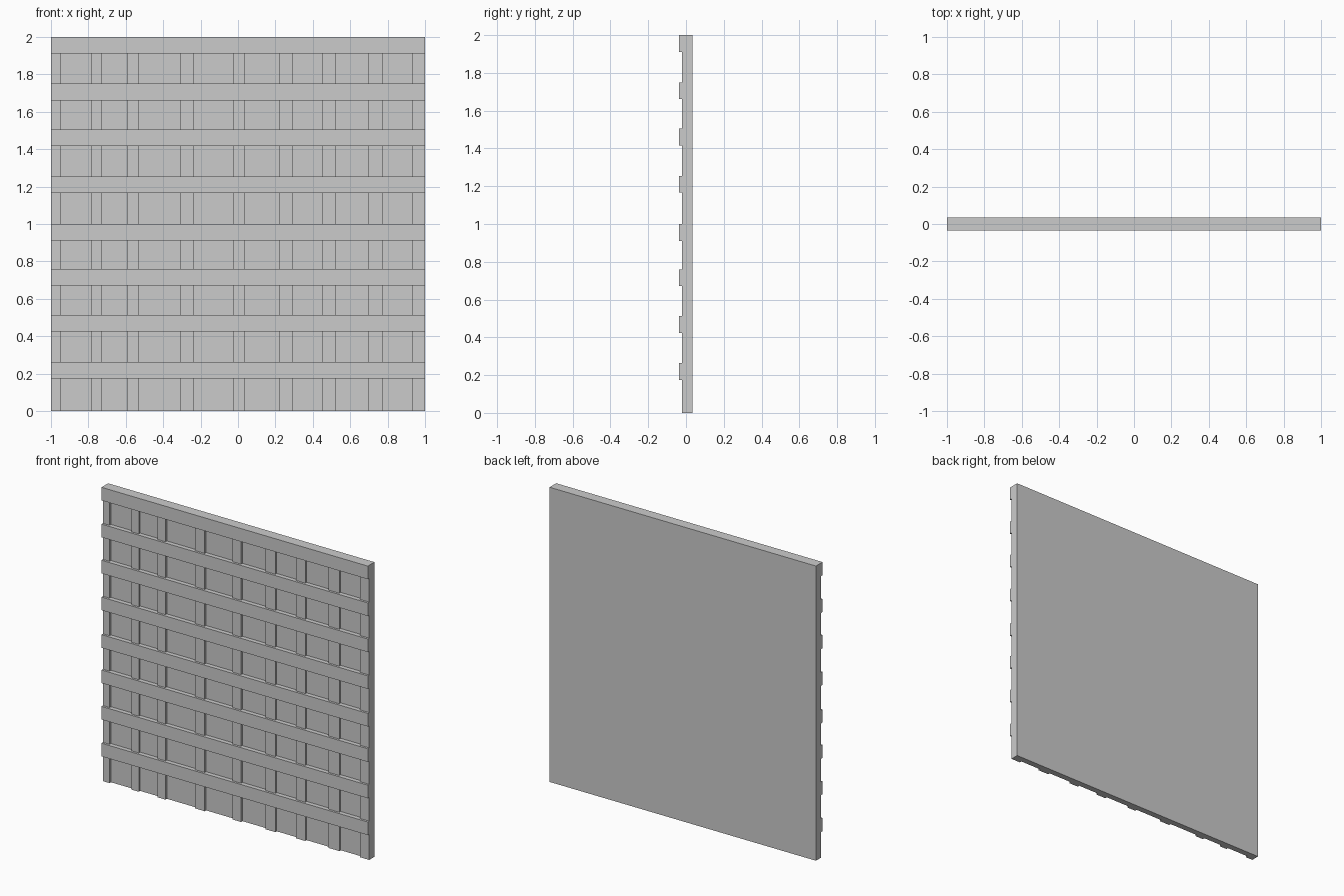
import bpy

cube = bpy.data.objects.get("Cube")
if cube:
    bpy.data.objects.remove(cube, do_unlink=True)

# Single plain grey
grey = bpy.data.materials.new("plain_grey")
grey.use_nodes = True
colour = (0.6, 0.6, 0.6, 1)
grey.diffuse_color = colour
grey.node_tree.nodes["Principled BSDF"].inputs["Base Color"].default_value = colour


def box(name, x, y, z):
    """Box from (min, max) ranges on each axis."""
    bpy.ops.mesh.primitive_cube_add(size=1, location=[sum(r) / 2 for r in (x, y, z)])
    ob = bpy.context.object
    ob.name = name
    ob.scale = [r[1] - r[0] for r in (x, y, z)]
    bpy.ops.object.transform_apply(location=False, rotation=False, scale=True)
    ob.data.materials.append(grey)
    return ob


BACK, PANEL, BATTEN, SLAT = 0.035, -0.006, -0.021, -0.036

# Solid back panel
box("back_panel", (-1, 1), (PANEL, BACK), (0, 2))

# Upright battens, unevenly spaced
battens = [(-1, -0.95), (-0.785, -0.73), (-0.59, -0.53), (-0.31, -0.235),
           (-0.027, 0.037), (0.22, 0.295), (0.45, 0.52), (0.695, 0.775), (0.93, 1)]
for i, span in enumerate(battens):
    box(f"upright_batten_{i + 1}", span, (BATTEN, PANEL), (0, 2))

# Level slats across the battens
for i, top in enumerate([2, 1.75, 1.505, 1.255, 1.0, 0.76, 0.513, 0.263]):
    box(f"cross_slat_{i + 1}", (-1, 1), (SLAT, PANEL), (top - 0.089, top))
